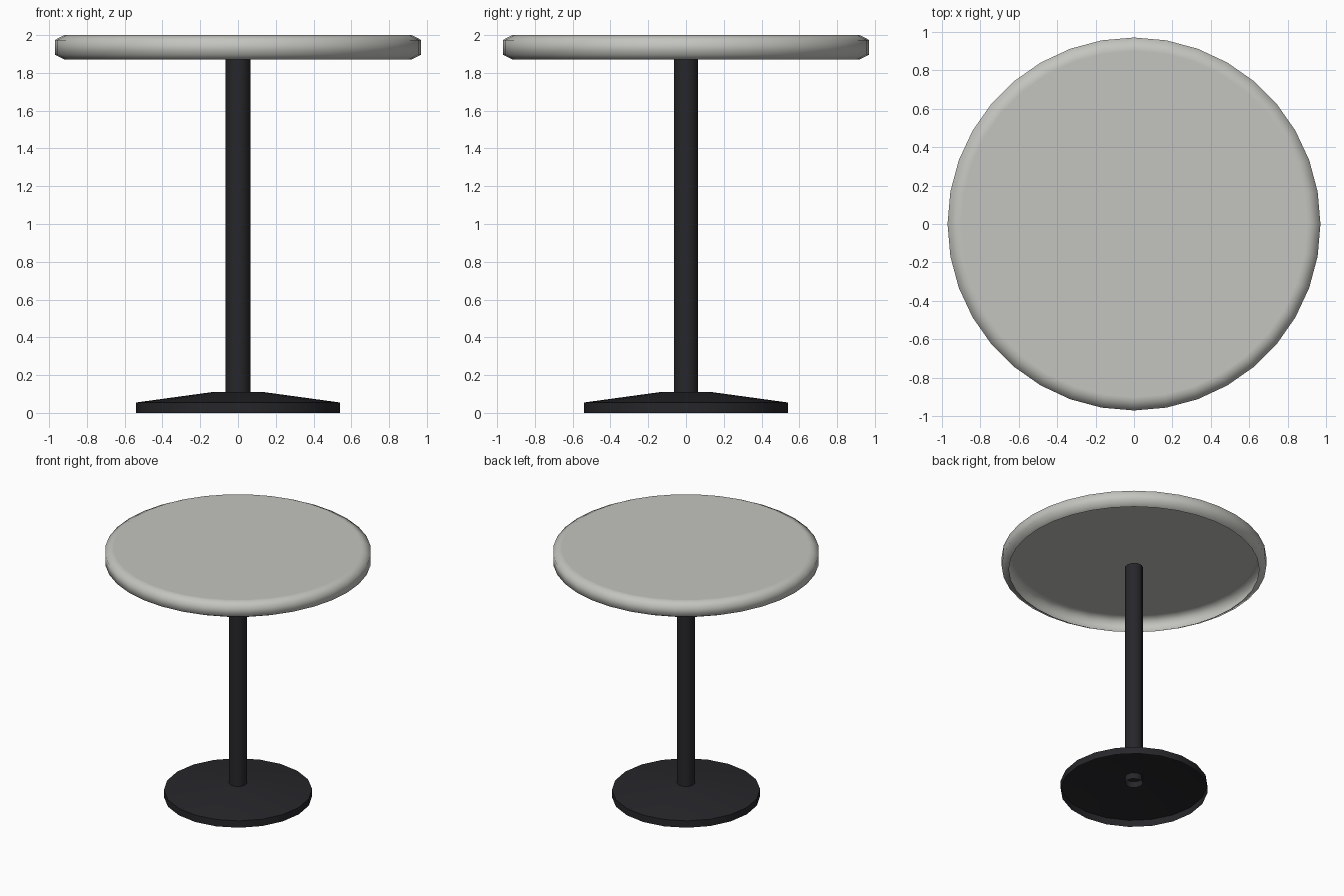
import bpy, bmesh, math

if "Cube" in bpy.data.objects:
    bpy.data.objects.remove(bpy.data.objects["Cube"])


def material(name, rgb):
    m = bpy.data.materials.new(name)
    m.diffuse_color = (*rgb, 1)
    m.use_nodes = True
    m.node_tree.nodes["Principled BSDF"].inputs["Base Color"].default_value = m.diffuse_color
    return m


def lathe(name, profile, sides, mat, cap=False, sharp_angle=None):
    """Revolve (radius, z) points listed bottom to top into an open shell."""
    bm = bmesh.new()
    rings = []
    for r, z in profile:
        rings.append([bm.verts.new((r * math.cos(2 * math.pi * i / sides),
                                    r * math.sin(2 * math.pi * i / sides), z))
                      for i in range(sides)])
    for low, high in zip(rings, rings[1:]):
        for i in range(sides):
            j = (i + 1) % sides
            bm.faces.new((low[i], low[j], high[j], high[i]))
    if cap:
        bm.faces.new(rings[-1])
    for f in bm.faces:
        f.smooth = True
    if sharp_angle:
        bm.normal_update()
        for e in bm.edges:
            if len(e.link_faces) == 2 and e.calc_face_angle() > sharp_angle:
                e.smooth = False
    mesh = bpy.data.meshes.new(name)
    bm.to_mesh(mesh)
    bm.free()
    mesh.materials.append(mat)
    ob = bpy.data.objects.new(name, mesh)
    bpy.context.collection.objects.link(ob)
    return ob


grey = material("top_grey", (0.55, 0.55, 0.52))
dark = material("dark_metal", (0.02, 0.02, 0.024))

# Round top: soft-edged shell, open underneath
lathe("table_top",
      [(0.917, 1.87), (0.97, 1.897), (0.97, 1.974), (0.92, 2.0), (0.90, 2.0)],
      36, grey, cap=True)

# Central post: open tube reaching into the top and the foot
lathe("post", [(0.067, 0.06), (0.067, 1.885)], 10, dark)

# Foot: shallow cone on a short rim, open underneath
lathe("foot", [(0.54, 0.0), (0.54, 0.055), (0.138, 0.11)],
      20, dark, cap=True, sharp_angle=math.radians(40))
